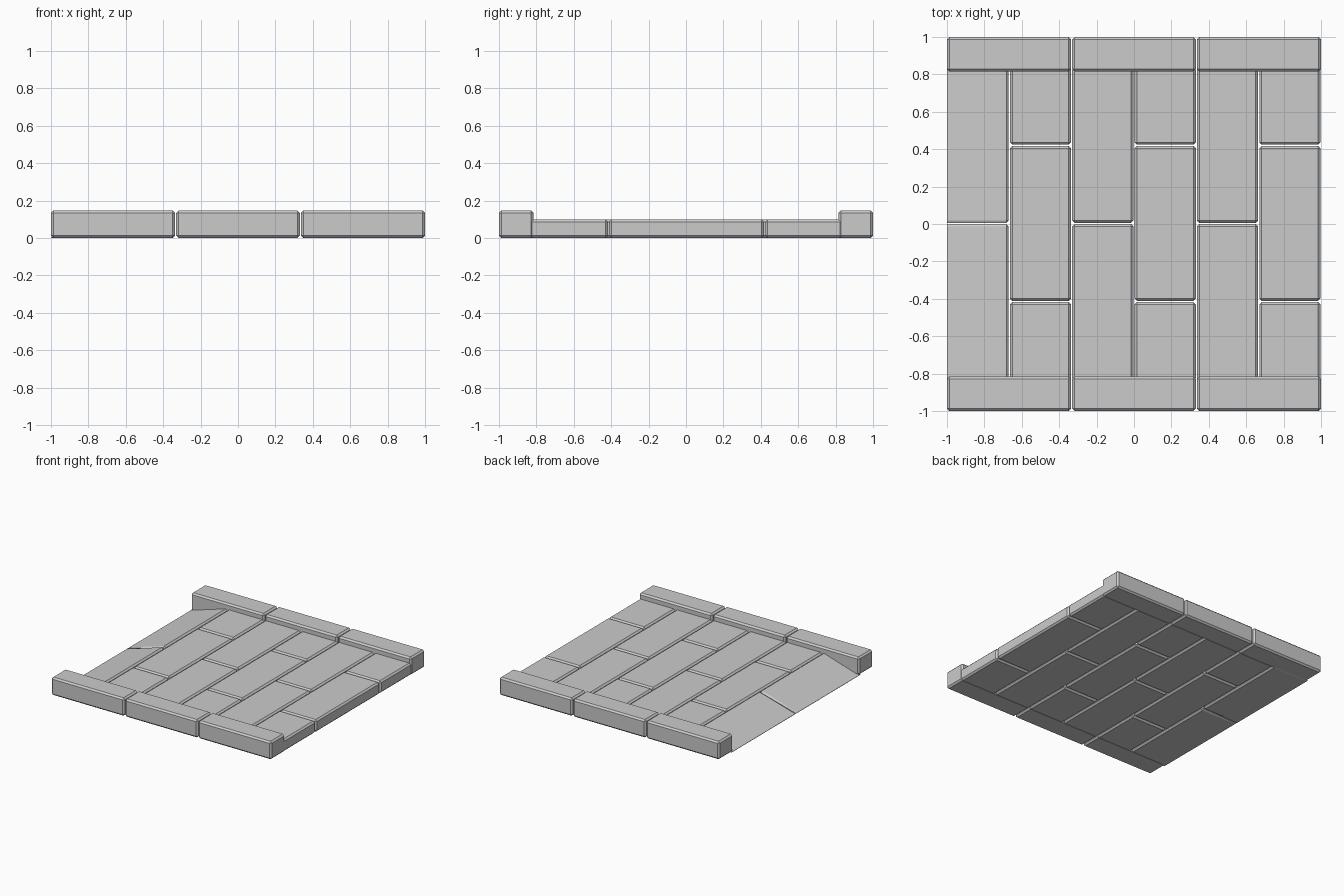
import bpy, bmesh

if "Cube" in bpy.data.objects:
    bpy.data.objects.remove(bpy.data.objects["Cube"])

CHAMFER = 0.013
GAP = 0.003      # half joint width


def block(name, x0, x1, y0, y1, height, ramp=False):
    """Chamfered stone; ramp=True slopes its left side down to the ground."""
    bm = bmesh.new()
    bmesh.ops.create_cube(bm, size=1)
    for v in bm.verts:
        v.co.x = x1 if v.co.x > 0 else x0
        v.co.y = y1 if v.co.y > 0 else y0
        v.co.z = height if v.co.z > 0 else 0
    bmesh.ops.bevel(bm, geom=bm.edges[:], offset=CHAMFER, segments=1,
                    profile=0.5, affect='EDGES')
    if ramp:
        for v in bm.verts:
            if v.co.x < x0 + 2 * CHAMFER:
                v.co.x = x0
                v.co.z = 0.003 if v.co.z > height / 2 else 0
        bmesh.ops.remove_doubles(bm, verts=bm.verts[:], dist=0.0005)
    bmesh.ops.recalc_face_normals(bm, faces=bm.faces[:])
    mesh = bpy.data.meshes.new(name)
    bm.to_mesh(mesh)
    bm.free()
    obj = bpy.data.objects.new(name, mesh)
    bpy.context.collection.objects.link(obj)


# Raised kerb stones along front and back
for i in range(3):
    a, b = -1 + i * 2 / 3, -1 + (i + 1) * 2 / 3
    a += GAP if i else 0
    b -= GAP if i < 2 else 0
    block("front_kerb", a, b, -1, -0.815, 0.147)
    block("back_kerb", a, b, 0.815, 1, 0.147)

# Staggered paving columns; the leftmost one ramps to the ground
for i in range(6):
    a = -1 + i / 3 + (GAP if i else 0)
    b = -1 + (i + 1) / 3 - GAP
    cuts = [-0.84, 0.003, 0.84] if i % 2 == 0 else [-0.84, -0.414, 0.421, 0.84]
    for y0, y1 in zip(cuts, cuts[1:]):
        block("ramp_paver" if i == 0 else "paver", a, b,
              y0 + GAP, y1 - GAP, 0.10, ramp=(i == 0))
